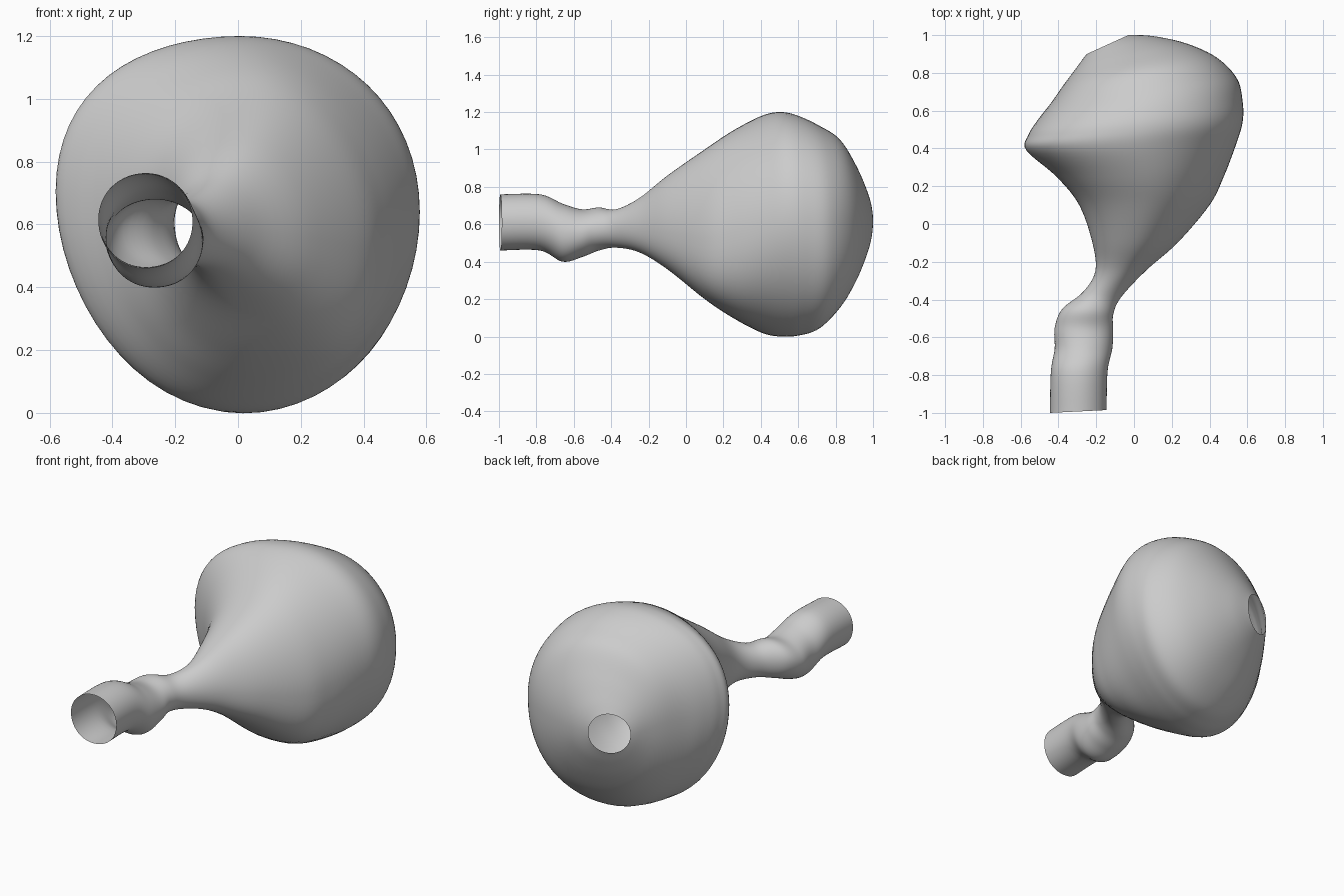
import bpy
import bmesh
import math
from mathutils import Vector

SEGMENTS = 64
STEPS = 6
BULB_HALF_HEIGHT = 0.6

# Remove the default cube
cube = bpy.data.objects.get("Cube")
if cube:
    bpy.data.objects.remove(cube, do_unlink=True)


def make_material(name, colour):
    material = bpy.data.materials.new(name)
    material.use_nodes = True
    material.diffuse_color = colour
    shader = material.node_tree.nodes["Principled BSDF"]
    shader.inputs["Base Color"].default_value = colour
    return material


def catmull_rom(a, b, c, d, t):
    """Smooth value between b and c."""
    return 0.5 * (2 * b + (c - a) * t + (2 * a - 5 * b + 4 * c - d) * t ** 2
                  + (3 * b - a - 3 * c + d) * t ** 3)


def refine(rows, steps):
    """Insert smooth in-between sections along the length."""
    last = len(rows) - 1
    result = []
    for i in range(last):
        near = [rows[max(0, min(last, i + k))] for k in (-1, 0, 1, 2)]
        for step in range(steps):
            result.append([catmull_rom(*values, step / steps)
                           for values in zip(*near)])
    result.append(rows[last])
    return result


def signed_power(value, exponent):
    return math.copysign(abs(value) ** exponent, value)


def section_point(row, angle):
    """Point on one rounded section, given its four outline extremes."""
    left_x, left_y, right_x, right_y, bottom, top, right_lift = (
        v / 100 for v in row)
    left = Vector((left_x, left_y, 0))
    right = Vector((right_x, right_y, 0))
    half_height = (top - bottom) / 2
    across, upward = math.cos(angle), math.sin(angle)
    # The underside of the bulb's shoulders is fuller than an ellipse
    if upward < 0:
        size = half_height / BULB_HALF_HEIGHT
        fullness = 2 + 2.5 * size ** 2 * (1 - size)
        across = signed_power(across, 2 / fullness)
        upward = signed_power(upward, 2 / fullness)
    point = (left + right) / 2 + (right - left) / 2 * across
    # Each side is widest at its own level
    side_lift = right_lift if across > 0 else 0.3 * half_height ** 2
    point.z = ((top + bottom) / 2 + half_height * upward
               + side_lift * across ** 2)
    return point


def loft(name, rows, material):
    """Skin an open tube over the sections."""
    bm = bmesh.new()
    rings = []
    for row in rows:
        rings.append([bm.verts.new(section_point(row, math.tau * j / SEGMENTS))
                      for j in range(SEGMENTS)])
    for ring, following in zip(rings, rings[1:]):
        for j in range(SEGMENTS):
            k = (j + 1) % SEGMENTS
            face = bm.faces.new((ring[j], following[j], following[k], ring[k]))
            face.smooth = True
    mesh = bpy.data.meshes.new(name)
    bm.to_mesh(mesh)
    bm.free()
    mesh.materials.append(material)
    obj = bpy.data.objects.new(name, mesh)
    bpy.context.collection.objects.link(obj)
    return obj


# Sections in hundredths:
# left x, left y, right x, right y, bottom z, top z, lift of the right side
inlet_pipe = [
    (-44.5, -100, -14.5, -98.5, 46, 76, 0),
    (-44, -78, -14, -78, 46, 76, 0),
    (-42, -66, -11.5, -66, 40, 71, 0),
    (-42, -55, -11, -56, 42.5, 68, 0),
    (-38, -45, -11, -48, 46, 69, 0),
]
neck = [
    (-27, -36, -7, -39, 47.5, 68, 0),
    (-20.5, -25, 6, -25, 45, 74, -2),
    (-22, -10, 23, -10, 36, 86, -5),
]
bulb = [
    (-29, 10, 40, 10, 20, 100, -7),
    (-41, 25, 47.5, 25, 10, 110, -4),
    (-57, 39, 54, 42, 2, 118, 1),
    (-56, 47, 57.5, 54, 0, 120, 4),
    (-51, 55, 57.5, 65, 0.5, 118, 4),
    (-44, 64, 54.5, 77, 4, 113, 3),
    (-37, 74, 44, 88, 15, 106, 2),
    (-31, 82, 28, 95.5, 29, 93, 1),
]
outlet = [
    (-27, 87.5, 10, 99.5, 42, 81, 0),
    (-25, 90, -3, 100, 50, 74, 0),
]

grey = make_material("soft_grey", (0.6, 0.6, 0.6, 1))
loft("bulb_with_pipe", refine(inlet_pipe + neck + bulb + outlet, STEPS), grey)
